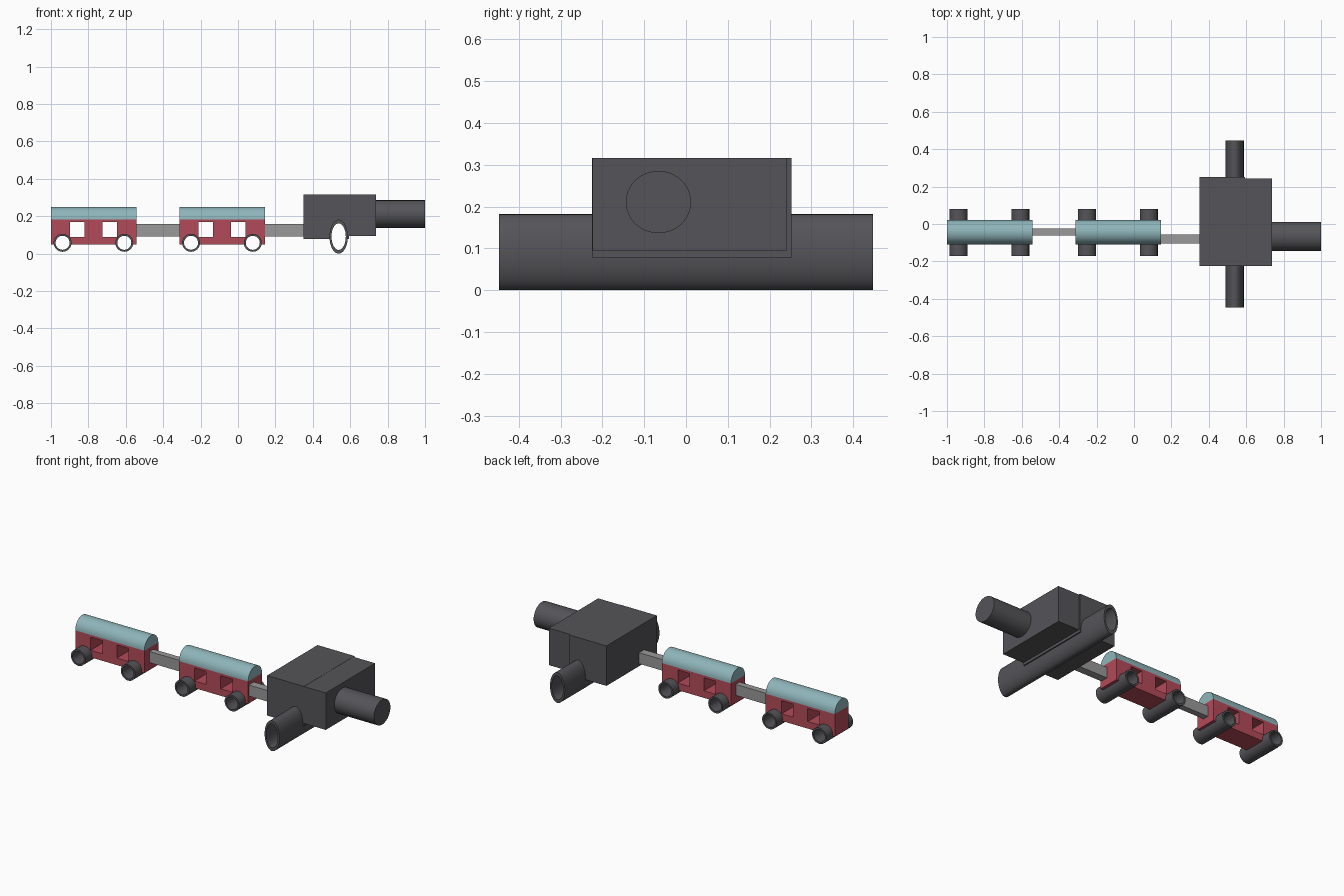
import bpy, bmesh, math
from mathutils import Matrix

if "Cube" in bpy.data.objects:
    bpy.data.objects.remove(bpy.data.objects["Cube"])


def material(name, rgb):
    m = bpy.data.materials.new(name)
    m.diffuse_color = (*rgb, 1)
    m.use_nodes = True
    m.node_tree.nodes["Principled BSDF"].inputs["Base Color"].default_value = m.diffuse_color
    return m


RED = material("red_paint", (0.45, 0.07, 0.10))
TEAL = material("teal_roof", (0.27, 0.46, 0.49))
DARK = material("dark_metal", (0.09, 0.09, 0.10))
GREY = material("grey_bar", (0.32, 0.32, 0.32))


def add(name, bm, mat=None, smooth=False):
    bmesh.ops.recalc_face_normals(bm, faces=bm.faces)
    me = bpy.data.meshes.new(name)
    bm.to_mesh(me)
    bm.free()
    ob = bpy.data.objects.new(name, me)
    bpy.context.collection.objects.link(ob)
    if mat:
        me.materials.append(mat)
    if smooth:
        bpy.ops.object.select_all(action='DESELECT')
        ob.select_set(True)
        bpy.context.view_layer.objects.active = ob
        bpy.ops.object.shade_smooth_by_angle(angle=math.radians(30))
    return ob


def box(name, x, y, z, mat=None):
    bm = bmesh.new()
    size = [b - a for a, b in (x, y, z)]
    mid = [(a + b) / 2 for a, b in (x, y, z)]
    bmesh.ops.create_cube(bm, size=1, matrix=Matrix.Translation(mid) @ Matrix.Diagonal((*size, 1)))
    return add(name, bm, mat)


def prism(name, profile, start, offset, mat):
    """Extrude a closed profile of 3D points along an offset."""
    bm = bmesh.new()
    face = bm.faces.new([bm.verts.new(p) for p in profile])
    ext = bmesh.ops.extrude_face_region(bm, geom=[face])
    bmesh.ops.translate(bm, vec=offset, verts=[v for v in ext["geom"] if isinstance(v, bmesh.types.BMVert)])
    bmesh.ops.translate(bm, vec=start, verts=bm.verts)
    return add(name, bm, mat, True)


def ellipse(n=40):
    return [(math.cos(2 * math.pi * i / n), math.sin(2 * math.pi * i / n)) for i in range(n)]


def tube(name, x, z, rx, rz, y, inner=0.78):
    """Open tube running along y, with ring-shaped ends."""
    bm = bmesh.new()
    loops = [[bm.verts.new((x + rx * k * c, yy, z + rz * k * s)) for c, s in ellipse()]
             for yy, k in ((y[0], 1), (y[1], 1), (y[1], inner), (y[0], inner))]
    for a, b in zip(loops, loops[1:] + loops[:1]):
        for i in range(len(a)):
            j = (i + 1) % len(a)
            bm.faces.new((a[i], a[j], b[j], b[i]))
    return add(name, bm, DARK, True)


def bore(name, x, z, rx, rz, y):
    """Solid cutter that follows the middle of a tube wall."""
    return prism(name, [(rx * 0.89 * c, 0, rz * 0.89 * s) for c, s in ellipse()],
                 (x, y[0], z), (0, y[1] - y[0], 0), None)


def cut(target, cutters):
    for c in cutters:
        mod = target.modifiers.new("cut", 'BOOLEAN')
        mod.operation = 'DIFFERENCE'
        mod.solver = 'EXACT'
        mod.object = c
        c.hide_render = True
        bpy.context.view_layer.objects.active = target
        bpy.ops.object.modifier_apply(modifier=mod.name)
    for c in cutters:
        bpy.data.objects.remove(c)


# Two carriages with through windows, round roofs and tube wheels
Y0, Y1 = -0.11, 0.022
YC, YR = (Y0 + Y1) / 2, (Y1 - Y0) / 2
for n, x0 in (("rear", -1.0), ("front", -0.313)):
    body = box(f"{n}_carriage_body", (x0, x0 + 0.457), (Y0, Y1), (0.048, 0.182), RED)
    cutters = [box("window_cutter", (x0 + d, x0 + d + 0.077), (-0.3, 0.2), (0.09, 0.168))
               for d in (0.102, 0.275)]
    for i, d in enumerate((0.062, 0.392)):
        tube(f"{n}_carriage_wheel_{i + 1}", x0 + d, 0.058, 0.048, 0.048, (-0.171, 0.08))
        cutters.append(bore("axle_cutter", x0 + d, 0.058, 0.048, 0.048, (-0.3, 0.2)))
    cut(body, cutters)
    arc = [(0, YC + YR * math.cos(math.pi * i / 20), 0.068 * math.sin(math.pi * i / 20))
           for i in range(21)]
    prism(f"{n}_carriage_roof", arc, (x0, 0, 0.182), (0.457, 0, 0), TEAL)

# Coupling bars
box("rear_coupling", (-0.543, -0.313), (-0.061, -0.024), (0.093, 0.159), GREY)
box("front_coupling", (0.144, 0.35), (-0.104, -0.056), (0.093, 0.159), GREY)

# Engine: two stepped blocks, wide oval roller and boiler
WHEEL = dict(x=0.538, z=0.091, rx=0.049, rz=0.091)
cab = box("engine_cab", (0.35, 0.594), (-0.225, 0.252), (0.078, 0.317), DARK)
front = box("engine_front_block", (0.545, 0.738), (-0.224, 0.242), (0.095, 0.316), DARK)
for part in (cab, front):
    cut(part, [bore("roller_cutter", y=(-0.6, 0.6), **WHEEL)])
tube("engine_roller", y=(-0.447, 0.447), **WHEEL)
prism("engine_boiler", [(0, 0.078 * c, 0.0745 * s) for c, s in ellipse()],
      (0.70, -0.066, 0.211), (0.30, 0, 0), DARK)
